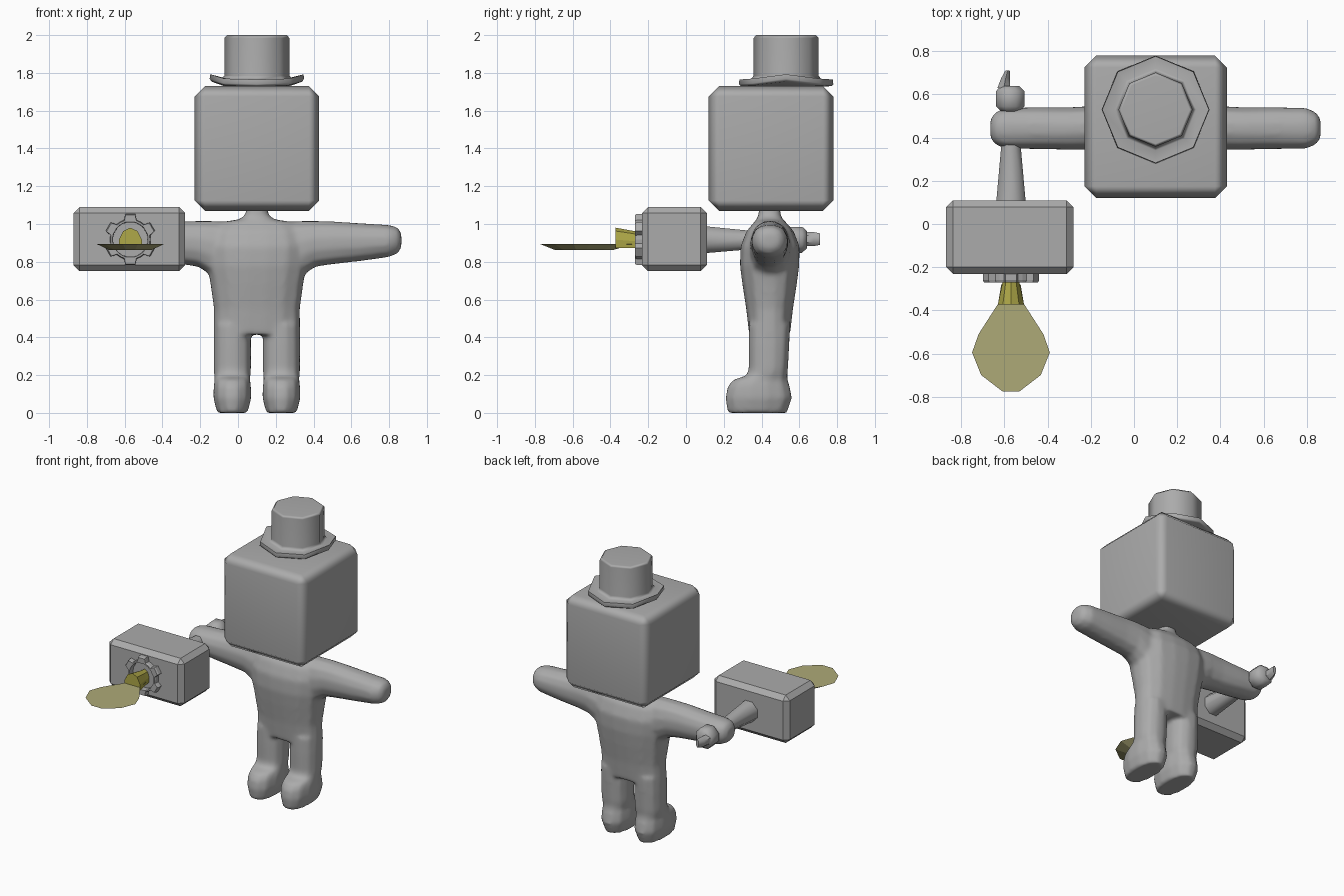
import bpy, bmesh, math
from mathutils import Vector

if "Cube" in bpy.data.objects:
    bpy.data.objects.remove(bpy.data.objects["Cube"])


def material(name, rgb):
    m = bpy.data.materials.new(name)
    m.diffuse_color = (*rgb, 1)
    m.use_nodes = True
    m.node_tree.nodes["Principled BSDF"].inputs["Base Color"].default_value = m.diffuse_color
    return m


GREY = material("grey", (0.41, 0.41, 0.41))
YELLOW = material("yellow", (0.43, 0.395, 0.065))
PALE = material("pale_yellow", (0.42, 0.40, 0.186))
CX = 0.1  # centre line of the figure


def finish(name, bm, mat=GREY, smooth=None, weighted=False):
    bmesh.ops.recalc_face_normals(bm, faces=bm.faces)
    me = bpy.data.meshes.new(name)
    bm.to_mesh(me)
    bm.free()
    me.materials.append(mat)
    ob = bpy.data.objects.new(name, me)
    bpy.context.collection.objects.link(ob)
    if smooth:
        bpy.ops.object.select_all(action='DESELECT')
        ob.select_set(True)
        bpy.context.view_layer.objects.active = ob
        bpy.ops.object.shade_smooth_by_angle(angle=math.radians(smooth))
    if weighted:
        ob.modifiers.new("weighted", 'WEIGHTED_NORMAL').keep_sharp = True
    return ob


def skin(bm, loops, cap=True):
    """Join successive vertex loops with quads."""
    n = len(loops[0])
    for a, b in zip(loops, loops[1:]):
        for i in range(n):
            j = (i + 1) % n
            bm.faces.new((a[i], a[j], b[j], b[i]))
    if cap:
        bm.faces.new(loops[0])
        bm.faces.new(loops[-1])


def loft(name, axis, rings, sides=12, power=2.4, mat=GREY, smooth=50, floor=None):
    """Rounded sections (position, u min, u max, v min, v max) along an axis."""
    bm = bmesh.new()
    loops = []
    for t, u0, u1, v0, v1 in rings:
        loop = []
        for i in range(sides):
            a = 2 * math.pi * (i + 0.5) / sides
            c, s = math.cos(a), math.sin(a)
            k = (abs(c) ** power + abs(s) ** power) ** (-1 / power)
            k /= math.cos(math.pi / sides) ** 0.5
            u = (u0 + u1) / 2 + (u1 - u0) / 2 * c * k
            v = (v0 + v1) / 2 + (v1 - v0) / 2 * s * k
            if floor is not None:
                v = max(v, floor)
            co = {'x': (t, u, v), 'y': (u, t, v), 'z': (u, v, t)}[axis]
            loop.append(bm.verts.new(co))
        loops.append(loop)
    skin(bm, loops)
    return finish(name, bm, mat, smooth)


def box(name, lo, hi, bevel, smooth=None):
    bm = bmesh.new()
    bmesh.ops.create_cube(bm, size=1)
    for v in bm.verts:
        v.co = Vector([(l + h) / 2 + c * (h - l) for l, h, c in zip(lo, hi, v.co)])
    bmesh.ops.bevel(bm, geom=bm.edges[:], offset=bevel, segments=1, affect='EDGES')
    return finish(name, bm, GREY, smooth, weighted=bool(smooth))


# Head
box("head", (-0.23, 0.12, 1.07), (0.43, 0.78, 1.73), 0.055, 60)

# Torso with neck
body = [loft("body", 'z', [(z, CX - w, CX + w, y0, y1) for z, w, y0, y1 in [
    (0.415, 0.228, 0.335, 0.55), (0.55, 0.225, 0.32, 0.565),
    (0.68, 0.243, 0.30, 0.585), (0.78, 0.26, 0.287, 0.598),
    (0.88, 0.27, 0.29, 0.60), (0.96, 0.25, 0.32, 0.57),
    (1.008, 0.20, 0.36, 0.53), (1.025, 0.09, 0.375, 0.51),
    (1.05, 0.06, 0.385, 0.50), (1.09, 0.055, 0.385, 0.50)]], 16, 2.7)]

for side, tag in ((-1, "left"), (1, "right")):
    # Arms, flaring into the armpits
    body.append(loft("arm_" + tag, 'x', [
        (CX + side * d, y0, y1, z0, z1) for d, y0, y1, z0, z1 in [
            (0.15, 0.34, 0.55, 0.70, 1.012), (0.25, 0.34, 0.55, 0.735, 1.015),
            (0.31, 0.345, 0.545, 0.775, 1.015), (0.40, 0.345, 0.54, 0.788, 1.013),
            (0.55, 0.348, 0.54, 0.805, 1.003), (0.70, 0.35, 0.537, 0.826, 0.994),
            (0.745, 0.37, 0.515, 0.845, 0.982), (0.765, 0.40, 0.485, 0.875, 0.95)]]))
    # Legs with boots
    c = CX + side * 0.13
    body.append(loft("leg_" + tag, 'z', [(z, c - w, c + w, y0, y1) for z, w, y0, y1 in [
        (0, 0.08, 0.222, 0.533), (0.08, 0.1, 0.21, 0.56),
        (0.14, 0.098, 0.222, 0.548), (0.175, 0.093, 0.25, 0.537),
        (0.197, 0.095, 0.32, 0.535), (0.23, 0.098, 0.333, 0.539),
        (0.36, 0.098, 0.333, 0.546), (0.47, 0.095, 0.335, 0.55)]]))

# Fuse torso, arms and legs into one smooth body
bpy.ops.object.select_all(action='DESELECT')
for ob in body:
    ob.select_set(True)
bpy.context.view_layer.objects.active = body[0]
bpy.ops.object.join()
remesh = body[0].modifiers.new("fuse", 'REMESH')
remesh.mode = 'VOXEL'
remesh.voxel_size = 0.013
remesh.use_smooth_shade = True
relax = body[0].modifiers.new("relax", 'SMOOTH')
relax.factor = 0.5
relax.iterations = 8

# Hat: eight-sided lathe whose brim curls up at the sides
bm = bmesh.new()
loops = []
for r, z in [(0.16, 1.725), (0.24, 1.73), (0.25, 1.74), (0.247, 1.765),
             (0.19, 1.762), (0.172, 1.785), (0.172, 1.985), (0.158, 2.0)]:
    loop = []
    for i in range(8):
        a = math.pi * i / 4
        dx = r * math.cos(a)
        lift = 30 * abs(dx) ** 5 if r > 0.18 else 0
        loop.append(bm.verts.new((CX + dx, 0.53 + r * math.sin(a), z + lift)))
    loops.append(loop)
skin(bm, loops)
finish("hat", bm, GREY, 75, weighted=True)

# Block on the end of the handle
box("block", (-0.87, -0.232, 0.75), (-0.28, 0.11, 1.09), 0.032)

# Handle, pommel and tip
loft("handle", 'y', [(0.09, -0.642, -0.498, 0.842, 0.992),
                     (0.35, -0.618, -0.522, 0.865, 0.965),
                     (0.56, -0.615, -0.525, 0.87, 0.96)], 8, 2)
loft("pommel", 'y', [(0.515, -0.61, -0.53, 0.875, 0.955),
                     (0.545, -0.642, -0.505, 0.845, 0.988),
                     (0.615, -0.642, -0.505, 0.845, 0.988),
                     (0.64, -0.62, -0.53, 0.87, 0.965)], 8, 2, smooth=60)
loft("pommel_tip", 'y', [(0.63, -0.635, -0.572, 0.885, 0.955),
                         (0.675, -0.617, -0.572, 0.885, 0.955),
                         (0.71, -0.597, -0.575, 0.892, 0.948)], 6, 2)

# Gear ring on the front of the block
bm = bmesh.new()
GX, GZ, TEETH = -0.57, 0.918, 6
outer, inner = [], []
for t in range(TEETH):
    mid = math.pi / 2 + 2 * math.pi * t / TEETH
    for off, r in ((-30, 0.108), (-18, 0.108), (-11, 0.138), (11, 0.138), (18, 0.108)):
        a = mid + math.radians(off)
        outer.append((math.cos(a) * r, math.sin(a) * r))
        inner.append((math.cos(a) * 0.092, math.sin(a) * 0.092))
loops = []
for pts, y, s in ((inner, -0.225, 1), (inner, -0.262, 1), (inner, -0.27, 1.03),
                  (outer, -0.27, 0.96), (outer, -0.26, 1), (outer, -0.225, 1)):
    loops.append([bm.verts.new((GX + x * s, y, GZ + z * s)) for x, z in pts])
skin(bm, loops + loops[:1], cap=False)
finish("gear", bm)

# Spout with a flat underside
loft("spout", 'y', [(-0.225, -0.605, -0.535, 0.81, 0.955),
                    (-0.27, -0.61, -0.53, 0.81, 0.96),
                    (-0.372, -0.632, -0.508, 0.80, 0.978)],
     10, 2, YELLOW, None, floor=0.872)

# Thin drop-shaped blade with a tapered underside
half = [(0.045, -0.28), (0.06, -0.37), (0.15, -0.51), (0.18, -0.595),
        (0.138, -0.70), (0.04, -0.775)]
outline = half + [(-x, y) for x, y in reversed(half)]
bm = bmesh.new()
top = [bm.verts.new((GX + x, y, 0.895)) for x, y in outline]
low = [bm.verts.new((GX + x * 0.62, -0.56 + (y + 0.56) * 0.62, 0.862)) for x, y in outline]
skin(bm, [top, low])
finish("blade", bm, PALE)
